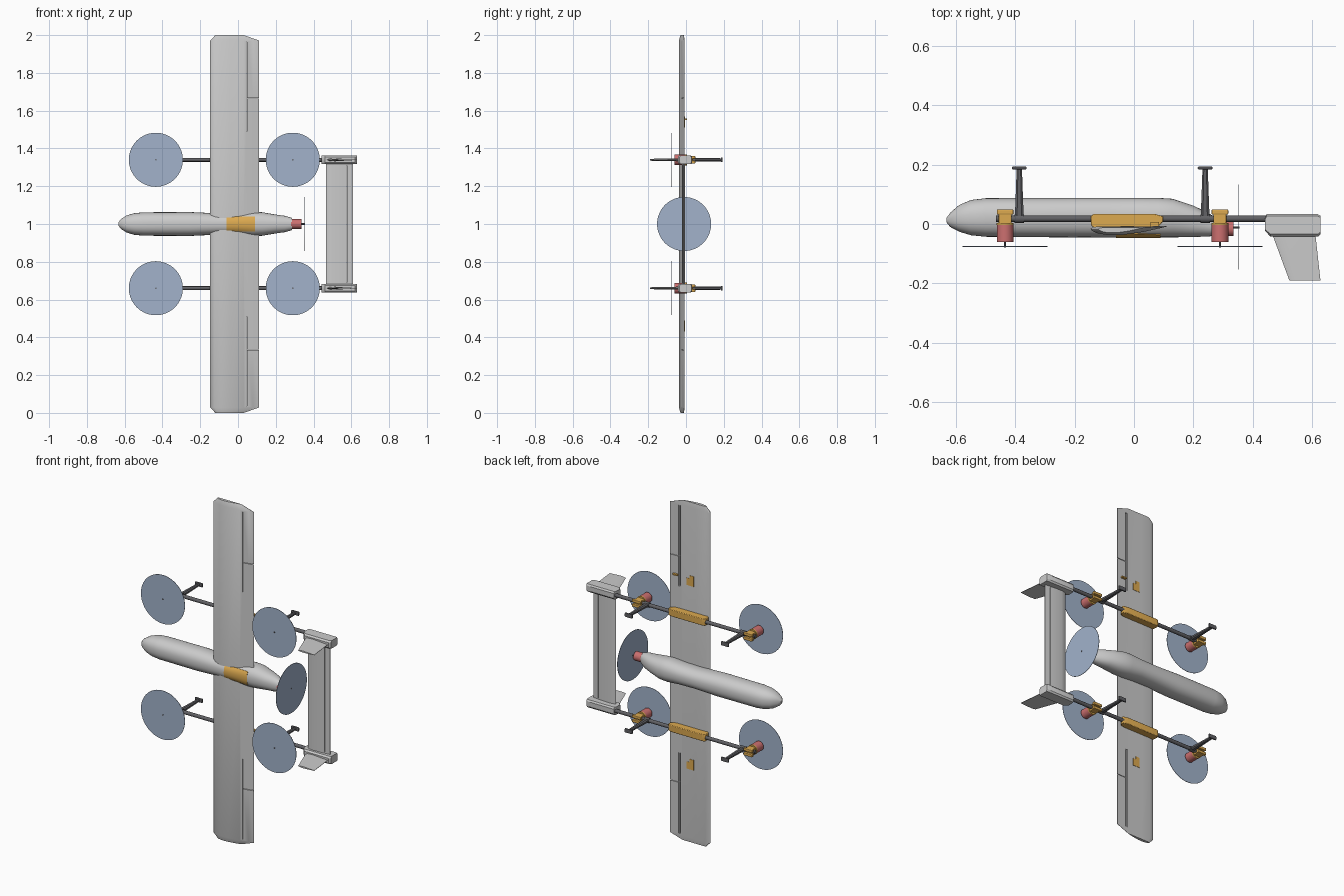
import bpy, bmesh
from math import sin, cos, pi, radians, copysign
from mathutils import Matrix

if "Cube" in bpy.data.objects:
    bpy.data.objects.remove(bpy.data.objects["Cube"])


def mat(name, rgb):
    m = bpy.data.materials.new(name)
    m.diffuse_color = (*rgb, 1)
    m.use_nodes = True
    m.node_tree.nodes["Principled BSDF"].inputs["Base Color"].default_value = m.diffuse_color
    return m


ORANGE = mat("orange", (0.72, 0.40, 0.08))
RED = mat("red", (0.60, 0.16, 0.16))
DARK = mat("dark_grey", (0.12, 0.12, 0.13))
BLUE = mat("rotor_blue", (0.36, 0.45, 0.60))


def finish(name, bm, m=None, bevel=0, smooth=True):
    bmesh.ops.recalc_face_normals(bm, faces=bm.faces)
    me = bpy.data.meshes.new(name)
    bm.to_mesh(me)
    bm.free()
    o = bpy.data.objects.new(name, me)
    bpy.context.collection.objects.link(o)
    if m:
        me.materials.append(m)
    if bevel:
        b = o.modifiers.new("bevel", 'BEVEL')
        b.width, b.segments = bevel, 2
    if smooth:
        bpy.ops.object.select_all(action='DESELECT')
        o.select_set(True)
        bpy.context.view_layer.objects.active = o
        bpy.ops.object.shade_smooth_by_angle(angle=radians(30))
    return o


def loft(name, rings, m=None, bevel=0):
    """Skin a list of equal-length point rings and cap both ends."""
    bm = bmesh.new()
    vs = [[bm.verts.new(p) for p in r] for r in rings]
    n = len(vs[0])
    for a, b in zip(vs, vs[1:]):
        for i in range(n):
            j = (i + 1) % n
            bm.faces.new((a[i], a[j], b[j], b[i]))
    bm.faces.new(vs[0])
    bm.faces.new(vs[-1])
    return finish(name, bm, m, bevel)


def box(name, lo, hi, m=None, bevel=0):
    bm = bmesh.new()
    bmesh.ops.create_cube(bm, size=1)
    for v in bm.verts:
        v.co = [(a + b) / 2 + c * (b - a) for a, b, c in zip(lo, hi, v.co)]
    return finish(name, bm, m, bevel, smooth=False)


def cyl(name, c, r, depth, axis, m=None, n=32, r2=None):
    rot = Matrix.Rotation(pi / 2, 4, 'X' if axis == 'Y' else 'Y') if axis != 'Z' else Matrix()
    bm = bmesh.new()
    bmesh.ops.create_cone(bm, cap_ends=True, segments=n, radius1=r, radius2=r if r2 is None else r2,
                          depth=depth, matrix=Matrix.Translation(c) @ rot)
    return finish(name, bm, m)


def cut(o, lo, hi):
    c = box("cutter", lo, hi)
    md = o.modifiers.new("cut", 'BOOLEAN')
    md.object, md.operation, md.solver = c, 'DIFFERENCE', 'EXACT'
    bpy.context.view_layer.objects.active = o
    bpy.ops.object.modifier_apply(modifier="cut")
    bpy.data.objects.remove(c)


# Fuselage stations: x, y max, y min, half width in z
SECT = [(-.633, .020, .006, .008), (-.62, .038, -.010, .026), (-.59, .064, -.026, .045),
        (-.55, .081, -.038, .057), (-.50, .087, -.043, .062), (-.25, .088, -.045, .063),
        (-.10, .088, -.045, .056), (0, .088, -.045, .058), (.08, .088, -.045, .065),
        (.13, .085, -.045, .062), (.20, .062, -.044, .050), (.25, .038, -.042, .043),
        (.287, .013, -.039, .032)]
E = 2.3


def section(x, n=40):
    for a, b in zip(SECT, SECT[1:]):
        if x <= b[0]:
            t = (x - a[0]) / (b[0] - a[0])
            hi, lo, rz = [p + t * (q - p) for p, q in zip(a[1:], b[1:])]
            return (hi + lo) / 2, (hi - lo) / 2, rz


rings = []
for s in SECT:
    cy, ry, rz = section(s[0])
    ring = []
    for k in range(40):
        c, d = cos(2 * pi * k / 40), sin(2 * pi * k / 40)
        ring.append((s[0], cy + ry * copysign(abs(c) ** (2 / E), c), 1 + rz * copysign(abs(d) ** (2 / E), d)))
    rings.append(ring)
loft("fuselage", rings)

# Hatch that follows the fuselage skin
rings = []
for x in (-.06, -.03, 0, .03, .06, .08, .09):
    cy, ry, rz = section(x)
    zs = [-.04 + .08 * i / 10 for i in range(11)]
    skin = [(x, cy - ry * (1 - abs(z / rz) ** E) ** (1 / E), 1 + z) for z in zs]
    rings.append([(p[0], p[1] - .002, p[2]) for p in skin] + [(p[0], p[1] + .004, p[2]) for p in skin[::-1]])
loft("fuselage_hatch", rings, ORANGE)

# Pusher motor and propeller disc
cyl("pusher_motor", (.308, -.015, 1), .026, .056, 'X', RED)
cyl("pusher_shaft", (.344, -.012, 1), .004, .024, 'X', DARK, 12)
cyl("pusher_disc", (.354, -.010, 1), .143, .002, 'X', BLUE, 64)

# Wing with chamfered tips
FOIL = [(-.147, -.016), (-.142, -.023), (-.125, -.031), (-.09, -.037), (-.04, -.037), (.03, -.027),
        (.08, -.016), (.11, -.009), (.11, -.007), (.03, -.008), (-.06, -.008), (-.12, -.008), (-.14, -.011)]


def tip(z):
    return [(-.12 + (x + .147) * .15 / .257, -.018 + (y + .018) * .6, z) for x, y in FOIL]


def full(z):
    return [(x, y, z) for x, y in FOIL]


wing = loft("wing", [tip(0), full(.028), full(1), full(1.972), tip(2)])

# Aileron hinge slots and splits
for s in (-1, 1):
    span = sorted((1 + s * .49, 1 + s * .965))
    cut(wing, (.040, -.013, span[0]), (.054, .02, span[1]))
    cut(wing, (.0445, -.06, span[0] + .001), (.0485, .02, span[1] - .001))
    cut(wing, (.0485, -.06, 1 + s * .665 - .0015), (.13, .02, 1 + s * .665 + .0015))
    # Servo hatch under the wing
    c = 1 + s * .54
    box("servo_hatch", (-.045, -.012, c - .03), (.0, -.006, c + .012), ORANGE)
    box("servo_hatch_tab", (-.045, -.012, c + .012), (-.018, -.006, c + .03), ORANGE)
box("aileron_horn", (.055, -.012, 1.551), (.085, .006, 1.559), ORANGE)

# Tailplane with elevator gap
STAB = [(.465, 0), (.475, -.006), (.50, -.009), (.55, -.007), (.61, -.001),
        (.61, .001), (.55, .007), (.50, .009), (.475, .006)]
stab = loft("tailplane", [[(x, y - .013, z) for x, y in STAB] for z in (.66, 1.34)])
cut(stab, (.574, -.05, .69), (.578, .03, 1.31))

BRACKET = [(-.145, .028), (-.135, .034), (.07, .034), (.098, .026), (.098, .008), (.085, -.006),
           (.04, -.014), (-.08, -.016), (-.135, -.013), (-.145, -.004)]
POD = [(.43, .018), (.447, .033), (.620, .033), (.629, .028), (.629, -.034), (.620, -.043), (.46, -.043), (.43, -.022)]

for s in (-1, 1):
    z = 1 + s * .34
    # Boom and its wing bracket
    cyl("boom", (-.01, .018, z), .0105, .91, 'X', DARK, 20)
    loft("boom_bracket", [[(x, y, z + d) for x, y in BRACKET] for d in (-.02, .02)], ORANGE, .003)

    # Tail pod and fin
    loft("tail_pod", [[(x + (.012 if x < .44 else 0), y * k, z + d) for x, y in POD]
                      for d, k in ((-.023, .8), (-.014, 1), (.014, 1), (.023, .8))])
    fin = []
    for y, x0, x1, t in ((-.035, .466, .612, .008), (-.044, .470, .613, .008), (-.19, .524, .629, .005)):
        w = x1 - x0
        fin.append([(x0, y, z), (x0 + w * .1, y, z - t * .7), (x0 + w * .3, y, z - t), (x1, y, z - .001),
                    (x1, y, z + .001), (x0 + w * .3, y, z + t), (x0 + w * .1, y, z + t * .7)])
    loft("tail_fin", fin)

    for x in (-.435, .290):
        # Lift motor, mount and rotor disc
        cyl("lift_motor", (x, -.032, z), .028, .057, 'Y', RED)
        cyl("lift_motor_shaft", (x, -.068, z), .004, .022, 'Y', DARK, 12)
        cyl("rotor_disc", (x, -.076, z), .143, .002, 'Y', BLUE, 64)
        cyl("motor_seat", (x, 0, z), .029, .008, 'Y', ORANGE)
        box("motor_mount", (x - .022, -.002, z - .019), (x + .022, .036, z + .019), ORANGE, .003)
        for e in (-1, 1):
            box("mount_rail", (x - .028, .032, z + e * .013 - .008),
                (x + .028, .049, z + e * .013 + .008), ORANGE, .003)

    for x in (-.387, .240):
        # Landing leg: collar, tapered strut and foot
        cyl("leg_collar", (x, .018, z), .0145, .032, 'X', DARK, 20)
        loft("landing_leg", [[(x + a * hx, y, z + b * hz) for a, b in
                              ((-1, -.5), (-.5, -1), (.5, -1), (1, -.5), (1, .5), (.5, 1), (-.5, 1), (-1, .5))]
                             for y, hx, hz in ((.02, .015, .011), (.10, .012, .009), (.187, .009, .008))], DARK)
        box("leg_foot", (x - .025, .184, z - .012), (x + .025, .194, z + .012), DARK, .004)
